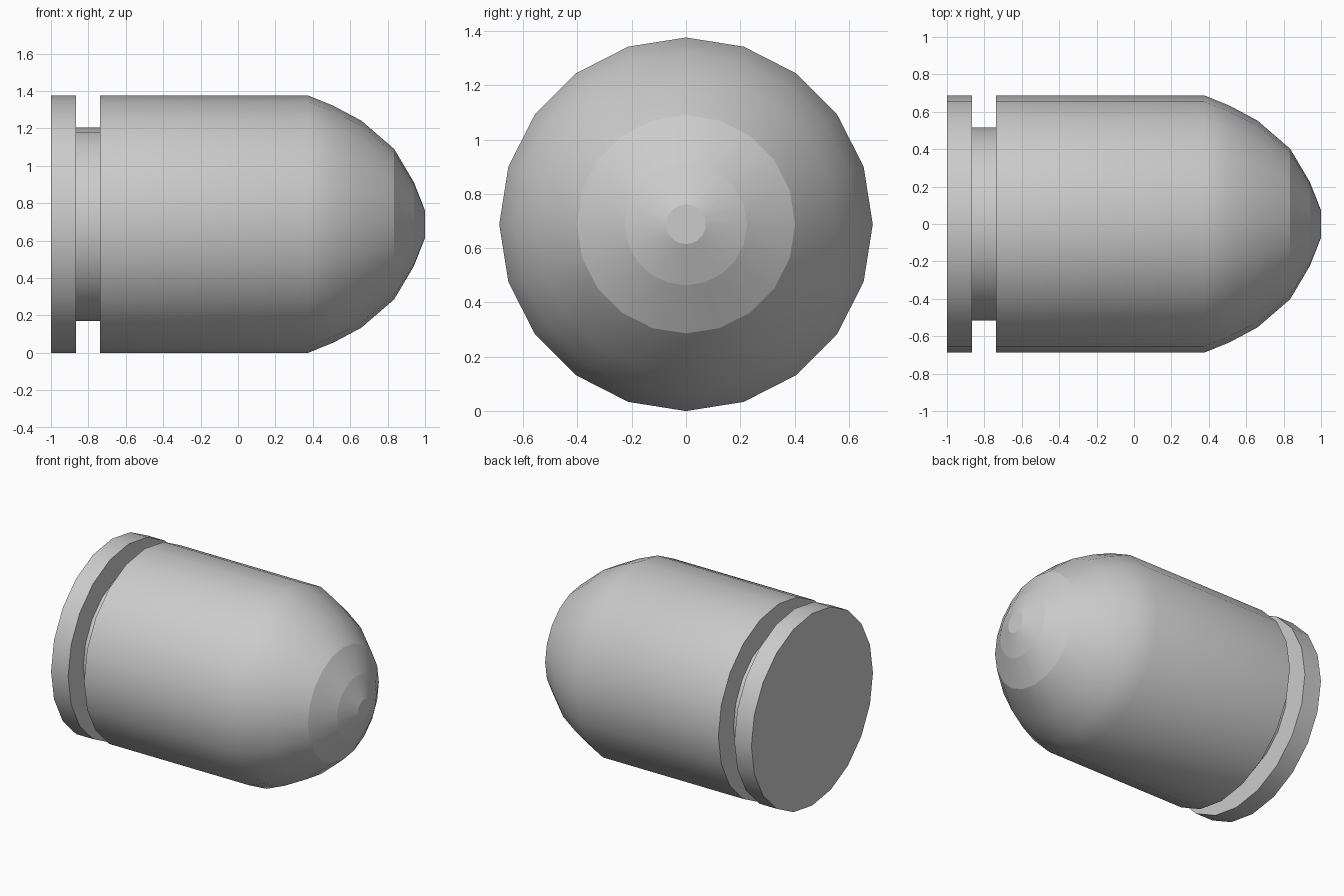
import bpy, bmesh, math

if "Cube" in bpy.data.objects:
    bpy.data.objects.remove(bpy.data.objects["Cube"])

SIDES = 20
R = 0.688
# Profile along x: (x, radius, sharp ring edge)
PROFILE = [
    (-1.0, R, True), (-0.865, R, True),            # base rim
    (-0.865, 0.517, True), (-0.738, 0.517, True),  # groove
    (-0.738, R, True), (0.375, R, False),          # straight body
    (0.51, 0.633, False), (0.66, 0.553, False),    # rounded nose
    (0.835, 0.402, True), (0.94, 0.225, True), (1.0, 0.073, True),
]

bm = bmesh.new()
rings = []
for x, r, _ in PROFILE:
    angles = [2 * math.pi * i / SIDES for i in range(SIDES)]
    rings.append([bm.verts.new((x, r * math.cos(a), R + r * math.sin(a))) for a in angles])

# Side walls
for a, b in zip(rings, rings[1:]):
    for i in range(SIDES):
        j = (i + 1) % SIDES
        bm.faces.new((a[i], a[j], b[j], b[i])).smooth = True

# Flat end caps
bm.faces.new(rings[0])
bm.faces.new(rings[-1])
bmesh.ops.recalc_face_normals(bm, faces=bm.faces)

# Crisp edges round the groove, rim and nose tip
for ring, (_, _, sharp) in zip(rings, PROFILE):
    if sharp:
        for i in range(SIDES):
            bm.edges.get((ring[i], ring[(i + 1) % SIDES])).smooth = False

mesh = bpy.data.meshes.new("bullet_body")
bm.to_mesh(mesh)
bm.free()
bpy.context.collection.objects.link(bpy.data.objects.new("bullet_body", mesh))
